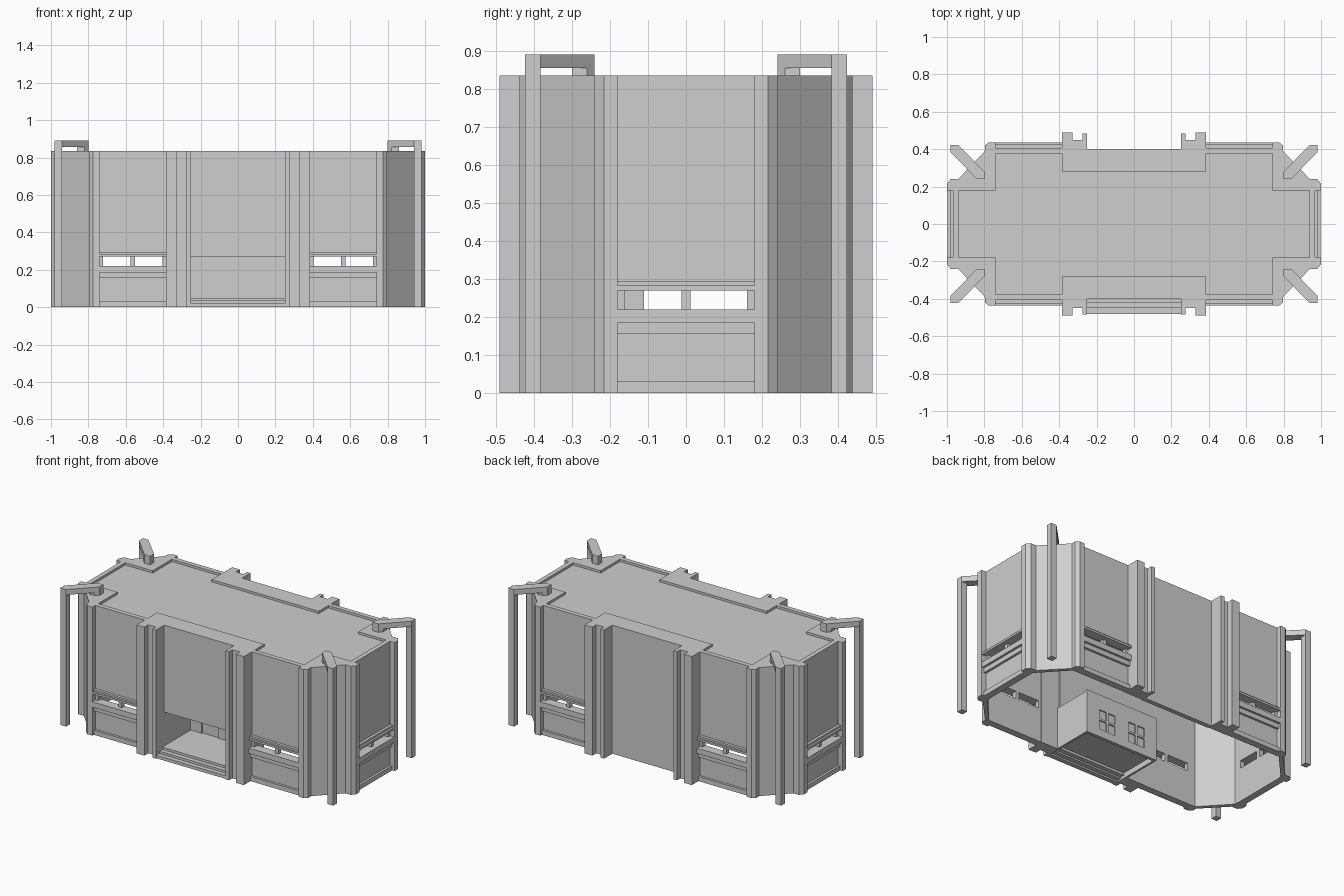
import bpy
import bmesh

cube = bpy.data.objects.get("Cube")
if cube:
    bpy.data.objects.remove(cube, do_unlink=True)

grey = bpy.data.materials.new("plain grey")
grey.use_nodes = True
COLOUR = (0.62, 0.62, 0.62, 1)
grey.diffuse_color = COLOUR
grey.node_tree.nodes["Principled BSDF"].inputs["Base Color"].default_value = COLOUR

TOP = 0.835
SIDES = (("left", 1), ("right", -1))
ENDS = (("front", -1), ("back", 1))


def prism(bm, pts, z0, z1):
    """Extrude a plan outline between two heights."""
    low = [bm.verts.new((x, y, z0)) for x, y in pts]
    high = [bm.verts.new((x, y, z1)) for x, y in pts]
    n = len(pts)
    bm.faces.new(low[::-1])
    bm.faces.new(high)
    for i in range(n):
        j = (i + 1) % n
        bm.faces.new((low[i], low[j], high[j], high[i]))


def rect(x0, x1, y0, y1):
    return [(x0, y0), (x1, y0), (x1, y1), (x0, y1)]


def build(name, pieces):
    """Make one object from (outline, bottom, top) pieces."""
    bm = bmesh.new()
    for pts, z0, z1 in pieces:
        prism(bm, pts, z0, z1)
    bmesh.ops.recalc_face_normals(bm, faces=bm.faces)
    mesh = bpy.data.meshes.new(name)
    bm.to_mesh(mesh)
    bm.free()
    mesh.materials.append(grey)
    obj = bpy.data.objects.new(name, mesh)
    bpy.context.collection.objects.link(obj)
    return obj


def flip(pts, sx, sy):
    return [(x * sx, y * sy) for x, y in pts]


def panel(name, centre, half, face, place):
    """Wall bay with a window strip between two ledges; place maps (along, out) to plan."""
    def slab(u0, u1, v0, v1, z0, z1):
        pts = [place(u, v) for u, v in rect(centre + u0, centre + u1, face + v0, face + v1)]
        return pts, z0, z1
    build(name, [
        slab(-half, half, -0.03, 0, 0, 0.22),
        slab(-half, half, -0.03, 0, 0.27, TOP),
        slab(-half, -half + 0.02, -0.03, 0, 0.22, 0.27),
        slab(half - 0.02, half, -0.03, 0, 0.22, 0.27),
        slab(-0.012, 0.012, -0.03, 0, 0.22, 0.27),
        slab(-half, half, 0, 0.015, 0, 0.03),
        slab(-half, half, 0, 0.015, 0.155, 0.185),
        slab(-half, half, 0, 0.03, 0.185, 0.22),
        slab(-half, half, 0, 0.03, 0.27, 0.283),
        slab(-half, half, 0, 0.018, 0.283, 0.295),
    ])


# End bays
for side, sx in SIDES:
    panel(f"{side}_end_wall", 0, 0.18, 0.967, lambda u, v, s=sx: (v * s, u))

for end, sy in ENDS:
    for side, sx in SIDES:
        tag = f"{end}_{side}"

        # Long side bays
        panel(f"{tag}_wall", 0.5625, 0.1785, 0.407,
              lambda u, v, a=sx, b=sy: (u * a, v * b))

        # Corner: two chamfered pilasters, slanted wall and its cap
        end_post = [(0.935, 0.18), (1, 0.18), (1, 0.215), (0.98, 0.24), (0.935, 0.24)]
        long_post = [(0.74, 0.377), (0.74, 0.437), (0.775, 0.437), (0.797, 0.42), (0.797, 0.377)]
        slant = [(0.945, 0.235), (0.797, 0.39), (0.765, 0.39), (0.935, 0.205)]
        cap = [(0.74, 0.18), (0.95, 0.18), (0.945, 0.235), (0.797, 0.39), (0.74, 0.39)]
        build(f"{tag}_end_pilaster", [(flip(end_post, sx, sy), 0, TOP)])
        build(f"{tag}_side_pilaster", [(flip(long_post, sx, sy), 0, TOP)])
        build(f"{tag}_slanted_wall", [(flip(slant, sx, sy), 0, TOP - 0.03)])
        build(f"{tag}_corner_cap", [(flip(cap, sx, sy), TOP - 0.03, TOP)])

        # Stepped pilaster beside the middle bay
        build(f"{tag}_middle_pilaster", [
            (flip(rect(0.33, 0.385, 0.375, 0.49), sx, sy), 0, TOP),
            (flip(rect(0.275, 0.33, 0.375, 0.45), sx, sy), 0, TOP),
            (flip(rect(0.25, 0.275, 0.375, 0.485), sx, sy), 0, TOP),
        ])

        # Free-standing corner pole with a diagonal arm to the roof
        arm = [(0.94, 0.423), (0.98, 0.423), (0.98, 0.383),
               (0.84, 0.24), (0.80, 0.24), (0.80, 0.28)]
        stub = [(0.80, 0.24), (0.84, 0.24), (0.86, 0.26), (0.86, 0.30), (0.82, 0.30), (0.80, 0.28)]
        build(f"{tag}_pole", [
            (flip(rect(0.94, 0.98, 0.383, 0.423), sx, sy), 0, 0.855),
            (flip(arm, sx, sy), 0.855, 0.89),
            (flip(stub, sx, sy), TOP - 0.01, 0.855),
        ])

    # Raised roof block over the middle bay
    build(f"{end}_roof_block", [(flip(rect(-0.385, 0.385, 0.28, 0.39), 1, sy), TOP - 0.03, TOP)])

# Middle bays: plain at the back, a lintel over the porch at the front
build("back_middle_wall", [(rect(-0.25, 0.25, 0.37, 0.40), 0, TOP)])
build("front_lintel_wall", [(rect(-0.25, 0.25, -0.40, -0.37), 0.27, TOP)])

# Sunken roof deck
build("roof_deck", [
    (rect(-0.745, 0.745, -0.38, 0.38), TOP - 0.03, TOP - 0.015),
    (rect(0.745, 0.94, -0.18, 0.18), TOP - 0.03, TOP - 0.015),
    (rect(-0.94, -0.745, -0.18, 0.18), TOP - 0.03, TOP - 0.015),
])

# Recessed porch
BACK = -0.13
build("porch_side_walls", [
    (rect(s * 0.257 - 0.007, s * 0.257 + 0.007, -0.39, BACK), 0, 0.27) for s in (-1, 1)])
build("porch_ceiling", [(rect(-0.25, 0.25, -0.39, BACK), 0.27, 0.28)])
build("porch_floor", [(rect(-0.25, 0.25, -0.39, BACK), 0.035, 0.05)])
build("porch_steps", [
    (rect(-0.25, 0.25, -0.42, -0.39), 0.02, 0.05),
    (rect(-0.25, 0.25, -0.45, -0.42), 0.01, 0.035),
    (rect(-0.25, 0.25, -0.48, -0.45), 0, 0.02),
])

# Porch back wall with two window openings
THICK = BACK + 0.02
build("porch_back_wall", [
    (rect(-0.264, 0.264, BACK, THICK), 0, 0.05),
    (rect(-0.264, 0.264, BACK, THICK), 0.18, 0.28),
    (rect(-0.264, -0.17, BACK, THICK), 0.05, 0.18),
    (rect(-0.05, 0.05, BACK, THICK), 0.05, 0.18),
    (rect(0.17, 0.264, BACK, THICK), 0.05, 0.18),
])
for side, sx in SIDES:
    c = 0.11 * sx
    build(f"{side}_porch_window", [
        (rect(c - 0.06, c + 0.06, BACK + 0.008, BACK + 0.012), 0.05, 0.18),
        (rect(c - 0.007, c + 0.007, BACK + 0.012, THICK + 0.002), 0.05, 0.18),
        (rect(c - 0.06, c + 0.06, BACK + 0.012, THICK), 0.11, 0.122),
    ])
